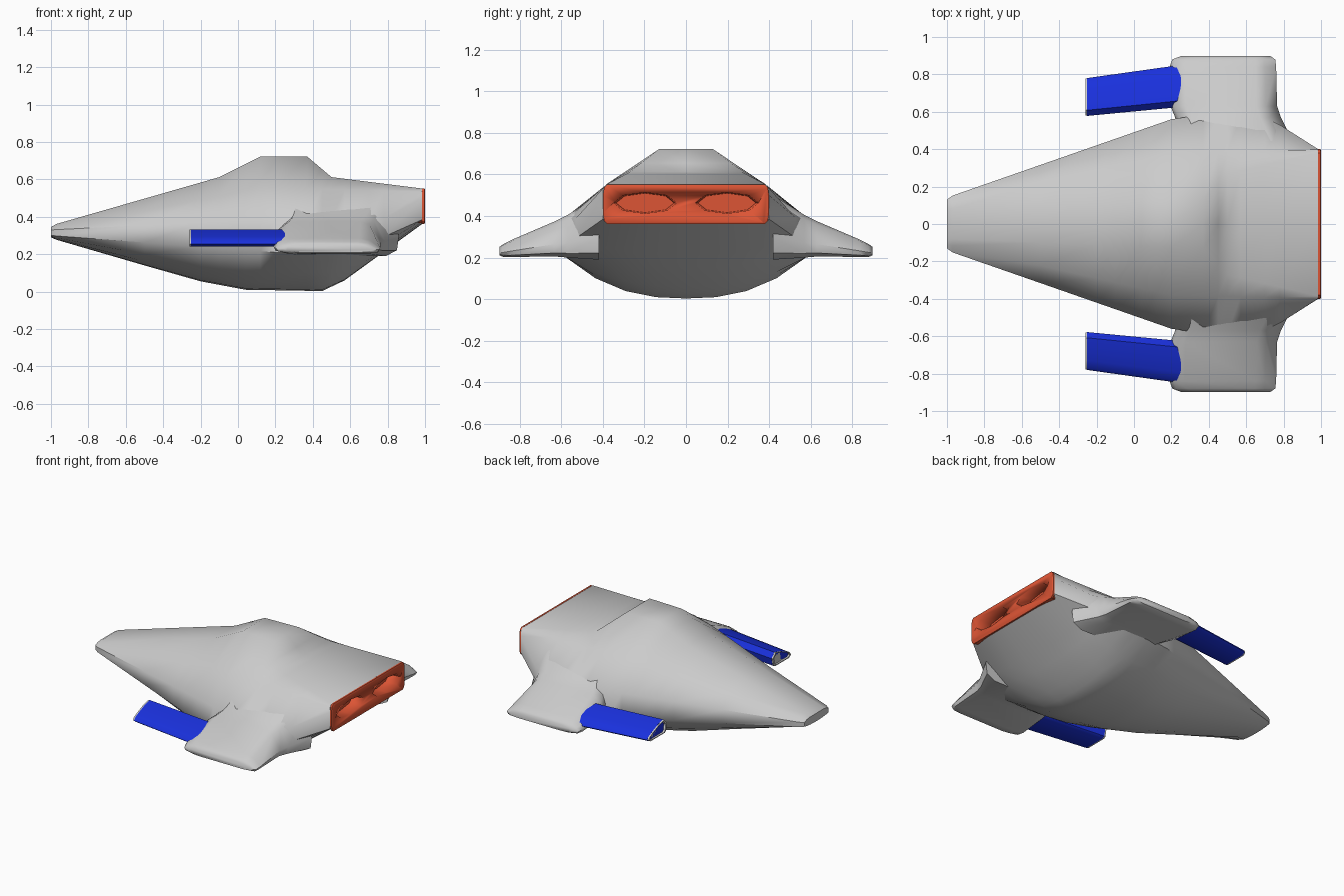
import bpy, bmesh, math

if "Cube" in bpy.data.objects:
    bpy.data.objects.remove(bpy.data.objects["Cube"])


def material(name, rgb):
    m = bpy.data.materials.new(name)
    m.diffuse_color = (*rgb, 1)
    m.use_nodes = True
    m.node_tree.nodes["Principled BSDF"].inputs["Base Color"].default_value = m.diffuse_color
    return m


BLUE = material("blue", (0.01, 0.03, 0.72))
RED = material("orange_red", (0.72, 0.09, 0.035))


def loft(name, rings, mat=None, angle=40):
    """Skin a list of equal-length point rings and cap both ends."""
    bm = bmesh.new()
    vs = [[bm.verts.new(p) for p in r] for r in rings]
    n = len(rings[0])
    for a, b in zip(vs, vs[1:]):
        for i in range(n):
            j = (i + 1) % n
            bm.faces.new((a[i], a[j], b[j], b[i]))
    bm.faces.new(vs[0])
    bm.faces.new(vs[-1])
    bmesh.ops.recalc_face_normals(bm, faces=bm.faces)
    me = bpy.data.meshes.new(name)
    bm.to_mesh(me)
    bm.free()
    ob = bpy.data.objects.new(name, me)
    bpy.context.collection.objects.link(ob)
    if mat:
        me.materials.append(mat)
    bpy.ops.object.select_all(action='DESELECT')
    ob.select_set(True)
    bpy.context.view_layer.objects.active = ob
    bpy.ops.object.shade_smooth_by_angle(angle=math.radians(angle))
    return ob


def along(x, keys):
    """Straight-line interpolation through (x, value) keys."""
    for (x0, v0), (x1, v1) in zip(keys, keys[1:]):
        if x <= x1:
            return v0 + (v1 - v0) * (x - x0) / (x1 - x0)
    return keys[-1][1]


# Hull outlines along x: side view top and keel, plan width, inner shoulder lines
END = .985
top = [(-1, .345), (-.97, .362), (-.1, .612), (.12, .722), (.37, .722), (.5, .612), (END, .551)]
keel = [(-1, .29), (-.97, .277), (-.5, .14), (-.2, .055), (.04, .01), (.45, .003), (.57, .06), (END, .362)]
width = [(-1, .13), (-.97, .152), (.2, .56), (.37, .585), (.7, .57), (.78, .53), (END, .4)]
side_hi = [(-1, .33), (.2, .39), (.78, .39), (END, .5)]
side_lo = [(-1, .3), (.2, .21), (.57, .2), (END, .385)]
deck = [(-1, .08), (.37, .13), (.5, .27), (END, .385)]
shoulder = [(-1, .11), (.2, .38), (END, .398)]
shoulder_z = [(-1, .34), (.04, .54), (.2, .555), (END, .535)]


def hull_ring(x, shrink=1.0, at=None):
    w, zl, zb = along(x, width), along(x, side_lo), along(x, keel)
    half = [(0, along(x, top)), (along(x, deck), along(x, top)),
            (along(x, shoulder), along(x, shoulder_z)), (w, along(x, side_hi)), (w, zl)]
    for i in (3, 2, 1, 0):
        half.append((w * i / 4, zb + (zl - zb) * (i / 4) ** 2.5))
    full = half + [(-y, z) for y, z in half[-2:0:-1]]
    return [(x if at is None else at, y * shrink, .457 + (z - .457) * shrink) for y, z in full]


hull_x = sorted({x for x, _ in top + keel + width})
rings = [hull_ring(x) for x in hull_x]
rings += [hull_ring(END, .95), hull_ring(END, .95, .88)]
loft("hull", rings, angle=50)


# Wings and forward blades, one per side
def wing_ring(y, x0, x1, zb, zt):
    front = [(.08, 0), (.01, .2), (0, .45), (.02, .75), (.08, 1)]
    rear = [(.11, 1), (.06, .9), (0, .35), (.01, .1), (.07, 0)]
    pts = [(x0 + d, k) for d, k in front] + [(x1 - d, k) for d, k in rear]
    return [(x, y, zb + (zt - zb) * k) for x, k in pts]


def blade_ring(s, x, grow=1.0):
    t = (.19 - x) / .45
    y0, wide = .62 - .043 * t, .222 - .02 * t
    pts = [(0, .30), (.05, .25), (.12, .24), (.9, .24), (1, .255),
           (.95, .272), (.75, .292), (.45, .317), (.15, .333)]
    return [(x, s * (y0 + wide * (.5 + (f - .5) * grow)),
             .285 + (z - .285) * grow) for f, z in pts]


wing_stations = [
    (.42, .24, .86, .19, .50), (.57, .22, .785, .20, .405), (.63, .195, .765, .205, .375),
    (.84, .19, .76, .203, .285), (.88, .205, .755, .203, .265), (.897, .25, .73, .21, .252),
]
for side, s in (("left", 1), ("right", -1)):
    loft(side + "_wing", [wing_ring(s * y, *r) for y, *r in wing_stations], angle=50)
    loft(side + "_blade", [blade_ring(s, .28), blade_ring(s, -.25)], BLUE)
    loft(side + "_blade_tip", [blade_ring(s, -.245, .99), blade_ring(s, -.26, .98),
                               blade_ring(s, -.26, .85), blade_ring(s, -.25, .8)])


# Engine plate with two recessed exhausts
def plate_ring(x, d):
    w, h = .40 - d, .095 - d
    pts = [(w - .02, h), (w - .006, h - .015), (w, h - .05), (w, .05 - h),
           (w - .006, .015 - h), (w - .02, -h)]
    pts += [(-y, -z) for y, z in pts]
    return [(x, y, .457 + z) for y, z in pts]


def oval(x, cy, k):
    return [(x, cy + .155 * k * math.cos(a * math.pi / 4),
             .463 + .052 * k * math.sin(a * math.pi / 4)) for a in range(8)]


plate = loft("engine_plate", [plate_ring(.89, .012), plate_ring(.98, .004),
                              plate_ring(END, 0), plate_ring(.996, 0),
                              plate_ring(1, .006)], RED, 30)
for side, cy in (("left", .197), ("right", -.197)):
    cutter = loft(side + "_exhaust_cutter", [oval(.92, cy, .9), oval(1.02, cy, 1)], RED)
    cutter.hide_render = True
    cutter.hide_set(True)
    cut = plate.modifiers.new("exhaust", 'BOOLEAN')
    cut.operation = 'DIFFERENCE'
    cut.solver = 'EXACT'
    cut.object = cutter
